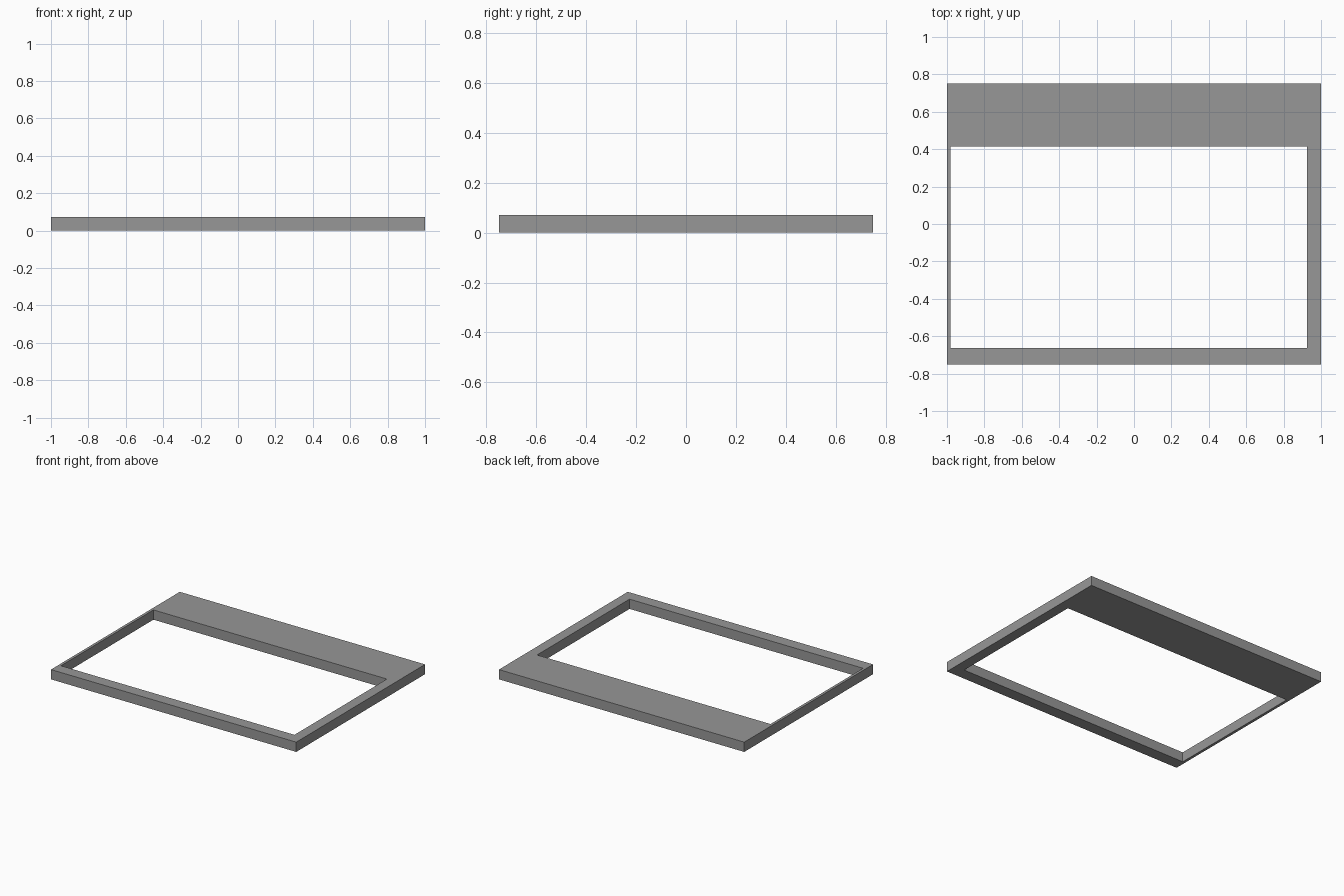
import bpy, bmesh

if "Cube" in bpy.data.objects:
    bpy.data.objects.remove(bpy.data.objects["Cube"])

HEIGHT = 0.072


def rect(x0, x1, y0, y1):
    return [(x0, y0), (x1, y0), (x1, y1), (x0, y1)]


# Outer outline and off-centre opening
outer = rect(-1.0, 1.0, -0.75, 0.75)
inner = rect(-0.98, 0.924, -0.662, 0.415)

bm = bmesh.new()
o = [bm.verts.new((x, y, 0)) for x, y in outer]
i = [bm.verts.new((x, y, 0)) for x, y in inner]

# Flat ring of four mitred borders, extruded upward into one solid frame
ring = [bm.faces.new((o[k], o[(k + 1) % 4], i[(k + 1) % 4], i[k])) for k in range(4)]
top = bmesh.ops.extrude_face_region(bm, geom=ring, use_keep_orig=True)["geom"]
bmesh.ops.translate(bm, vec=(0, 0, HEIGHT),
                    verts=[g for g in top if isinstance(g, bmesh.types.BMVert)])
bmesh.ops.recalc_face_normals(bm, faces=bm.faces)

mesh = bpy.data.meshes.new("frame")
bm.to_mesh(mesh)
bm.free()

# Dark grey finish
grey = bpy.data.materials.new("dark_grey")
grey.diffuse_color = (0.31, 0.31, 0.31, 1)
grey.use_nodes = True
grey.node_tree.nodes["Principled BSDF"].inputs["Base Color"].default_value = grey.diffuse_color
mesh.materials.append(grey)
bpy.context.collection.objects.link(bpy.data.objects.new("frame", mesh))
